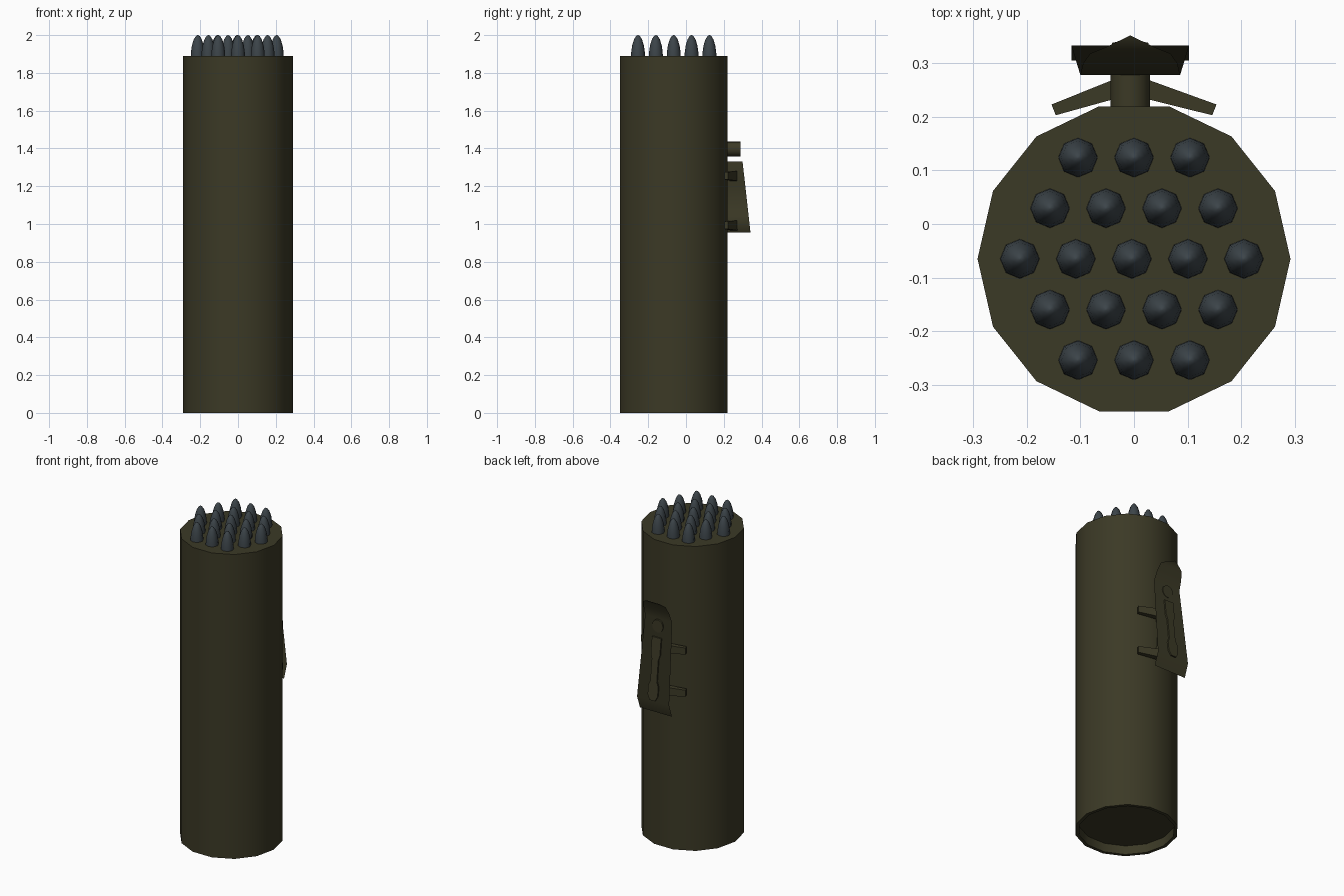
import bpy, bmesh, math

if "Cube" in bpy.data.objects:
    bpy.data.objects.remove(bpy.data.objects["Cube"])


def material(name, col):
    m = bpy.data.materials.new(name)
    m.diffuse_color = (*col, 1)
    m.use_nodes = True
    m.node_tree.nodes["Principled BSDF"].inputs["Base Color"].default_value = m.diffuse_color
    return m


OLIVE = material("olive_drab", (0.044, 0.041, 0.019))
STEEL = material("blue_grey_steel", (0.045, 0.058, 0.067))
PX = -0.007  # centre line of the rear fitting


def finish(name, bm, mat, angle=30):
    bmesh.ops.remove_doubles(bm, verts=bm.verts, dist=1e-5)
    bmesh.ops.recalc_face_normals(bm, faces=bm.faces)
    me = bpy.data.meshes.new(name)
    bm.to_mesh(me)
    bm.free()
    me.materials.append(mat)
    ob = bpy.data.objects.new(name, me)
    bpy.context.collection.objects.link(ob)
    bpy.ops.object.select_all(action='DESELECT')
    ob.select_set(True)
    bpy.context.view_layer.objects.active = ob
    bpy.ops.object.shade_smooth_by_angle(angle=math.radians(angle))
    return ob


def lathe(name, profile, sides, centre, mat, angle=30):
    """Solid of revolution about a vertical axis from (radius, z) points."""
    bm = bmesh.new()
    rings = []
    for r, z in profile:
        rings.append([bm.verts.new((centre[0] + r * math.cos(2 * math.pi * i / sides),
                                    centre[1] + r * math.sin(2 * math.pi * i / sides), z))
                      for i in range(sides)])
    for a, b in zip(rings, rings[1:]):
        for i in range(sides):
            j = (i + 1) % sides
            bm.faces.new((a[i], a[j], b[j], b[i]))
    bm.faces.new(rings[0])
    bm.faces.new(rings[-1])
    return finish(name, bm, mat, angle)


def loft(name, a, b, mat, angle=30):
    """Closed solid between two matching outlines."""
    bm = bmesh.new()
    va = [bm.verts.new(p) for p in a]
    vb = [bm.verts.new(p) for p in b]
    bm.faces.new(va)
    bm.faces.new(vb)
    for i in range(len(va)):
        j = (i + 1) % len(va)
        bm.faces.new((va[i], va[j], vb[j], vb[i]))
    return finish(name, bm, mat, angle)


# launch tube with recessed underside
lathe("launch_tube", [(0.272, 0.055), (0.272, 0), (0.292, 0), (0.292, 1.89)],
      14, (0, -0.065), OLIVE)

# nineteen rocket tips in a hexagonal pattern
OGIVE = [(0.037, 1.885), (0.036, 1.91), (0.031, 1.945), (0.021, 1.978), (0.010, 1.995), (0.002, 2.0)]
for row, count in enumerate((3, 4, 5, 4, 3)):
    for k in range(count):
        pos = ((k - (count - 1) / 2) * 0.1045, 0.124 - row * 0.0945)
        if count == 5:
            pos = (pos[0] - 0.004, pos[1])
        lathe("rocket_tip", OGIVE, 8, pos, STEEL, 60)

# thin rear plate: (half width, y, z) rows from lower lip to hooked top
bm = bmesh.new()
rows = [(0.110, 0.305, 0.87), (0.110, 0.333, 0.95), (0.093, 0.278, 1.44),
        (0.088, 0.300, 1.50), (0.075, 0.318, 1.545), (0.045, 0.330, 1.56)]
pairs = [[bm.verts.new((PX + s * w, y, z)) for s in (-1, 1)] for w, y, z in rows]
for a, b in zip(pairs, pairs[1:]):
    bm.faces.new((a[0], a[1], b[1], b[0]))
tip = bm.verts.new((PX, 0.352, 1.57))
bm.faces.new((pairs[-1][0], pairs[-1][1], tip))
finish("rear_plate", bm, OLIVE)

# round post through the plate
ring = [(PX + 0.037 * math.cos(t), 1.397 + 0.039 * math.sin(t))
        for t in (2 * math.pi * i / 16 for i in range(16))]
loft("round_post", [(x, 0.2, z) for x, z in ring], [(x, 0.289, z) for x, z in ring], OLIVE)

# waisted mounting block, its outer face parallel to the plate
half = [(0.018, 0.955), (0.034, 0.985), (0.034, 1.04), (0.022, 1.07),
        (0.022, 1.20), (0.031, 1.23), (0.031, 1.33)]
outline = [(PX + w, z) for w, z in half] + [(PX - w, z) for w, z in reversed(half)]
loft("mounting_block", [(x, 0.21, z) for x, z in outline],
     [(x, 0.342 - (z - 0.95) * 0.112, z) for x, z in outline], OLIVE)

# tapered side arms, two per side
for z in (1.255, 0.993):
    for s in (-1, 1):
        root = [(PX + s * 0.02, y, z + d) for y, d in
                ((0.236, -0.027), (0.274, -0.027), (0.274, 0.027), (0.236, 0.027))]
        end = [(x, y, z + d) for x, y, d in
               ((s * 0.146, 0.203, -0.02), (s * 0.154, 0.223, -0.02),
                (s * 0.154, 0.223, 0.02), (s * 0.146, 0.203, 0.02))]
        loft("side_arm", root, end, OLIVE)
